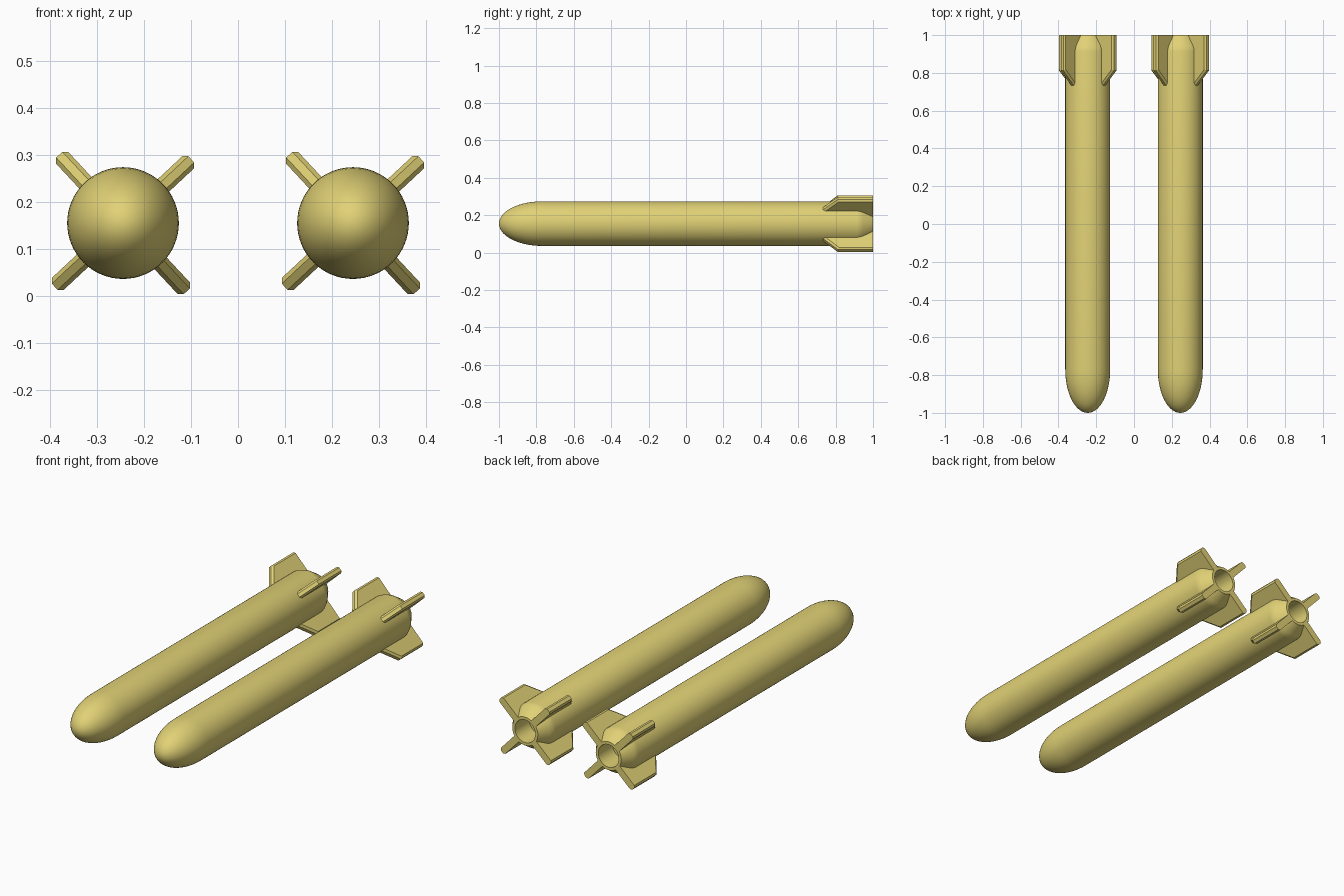
import bpy, bmesh, math
from mathutils import Vector

if "Cube" in bpy.data.objects:
    bpy.data.objects.remove(bpy.data.objects["Cube"])

R = 0.119          # hull radius
CZ = 0.155         # hull axis height
CX = 0.245         # hull axis offset from the centre

mat = bpy.data.materials.new("khaki_yellow")
mat.diffuse_color = (0.75, 0.64, 0.18, 1)
mat.use_nodes = True
mat.node_tree.nodes["Principled BSDF"].inputs["Base Color"].default_value = mat.diffuse_color


def finish(bm, name, angle):
    bmesh.ops.recalc_face_normals(bm, faces=bm.faces)
    me = bpy.data.meshes.new(name)
    bm.to_mesh(me)
    bm.free()
    me.materials.append(mat)
    ob = bpy.data.objects.new(name, me)
    bpy.context.collection.objects.link(ob)
    bpy.ops.object.select_all(action='DESELECT')
    ob.select_set(True)
    bpy.context.view_layer.objects.active = ob
    bpy.ops.object.shade_smooth_by_angle(angle=math.radians(angle))
    return ob


def make_hull(name, x):
    # Elliptical nose, straight tube, tapered tail and a hollow nozzle
    n = 14
    nose = [(R * math.sin(i / n * math.pi / 2), -0.77 - 0.23 * math.cos(i / n * math.pi / 2))
            for i in range(n + 1)]
    tail = [(R, 0.915), (0.116, 0.93), (0.109, 0.947), (0.075, 1.0),
            (0.060, 1.0), (0.060, 0.88), (0, 0.88)]
    bm = bmesh.new()
    vs = [bm.verts.new((r, y, 0)) for r, y in nose + tail]
    edges = [bm.edges.new(p) for p in zip(vs, vs[1:])]
    bmesh.ops.spin(bm, geom=vs + edges, cent=(0, 0, 0), axis=(0, 1, 0),
                   angle=math.tau, steps=64, use_duplicate=False)
    bmesh.ops.remove_doubles(bm, verts=bm.verts, dist=1e-5)
    ob = finish(bm, name, 28)
    ob.location = (x, 0, CZ)


def make_fins(name, x):
    # Four swept plates with chamfered leading edges and tips
    outer = [(0.068, 0.685), (0.113, 0.728), (0.199, 0.812), (0.199, 1.0), (0.068, 1.0)]
    inner = [(0.068, 0.699), (0.113, 0.742), (0.190, 0.818), (0.190, 1.0), (0.068, 1.0)]
    layers = [(inner, -0.018), (outer, -0.009), (outer, 0.009), (inner, 0.018)]
    bm = bmesh.new()
    for k in range(4):
        a = math.radians(43 + 90 * k)
        u = Vector((math.cos(a), 0, math.sin(a)))
        w = Vector((-math.sin(a), 0, math.cos(a)))
        rings = [[bm.verts.new(u * r + w * t + Vector((0, y, 0))) for r, y in pts]
                 for pts, t in layers]
        bm.faces.new(rings[0])
        bm.faces.new(rings[-1])
        for lo, hi in zip(rings, rings[1:]):
            for i in range(5):
                j = (i + 1) % 5
                bm.faces.new((lo[i], lo[j], hi[j], hi[i]))
    ob = finish(bm, name, 20)
    ob.location = (x, 0, CZ)


for side, x in (("left", -CX), ("right", CX)):
    make_hull(side + "_hull", x)
    make_fins(side + "_tail_fins", x)
